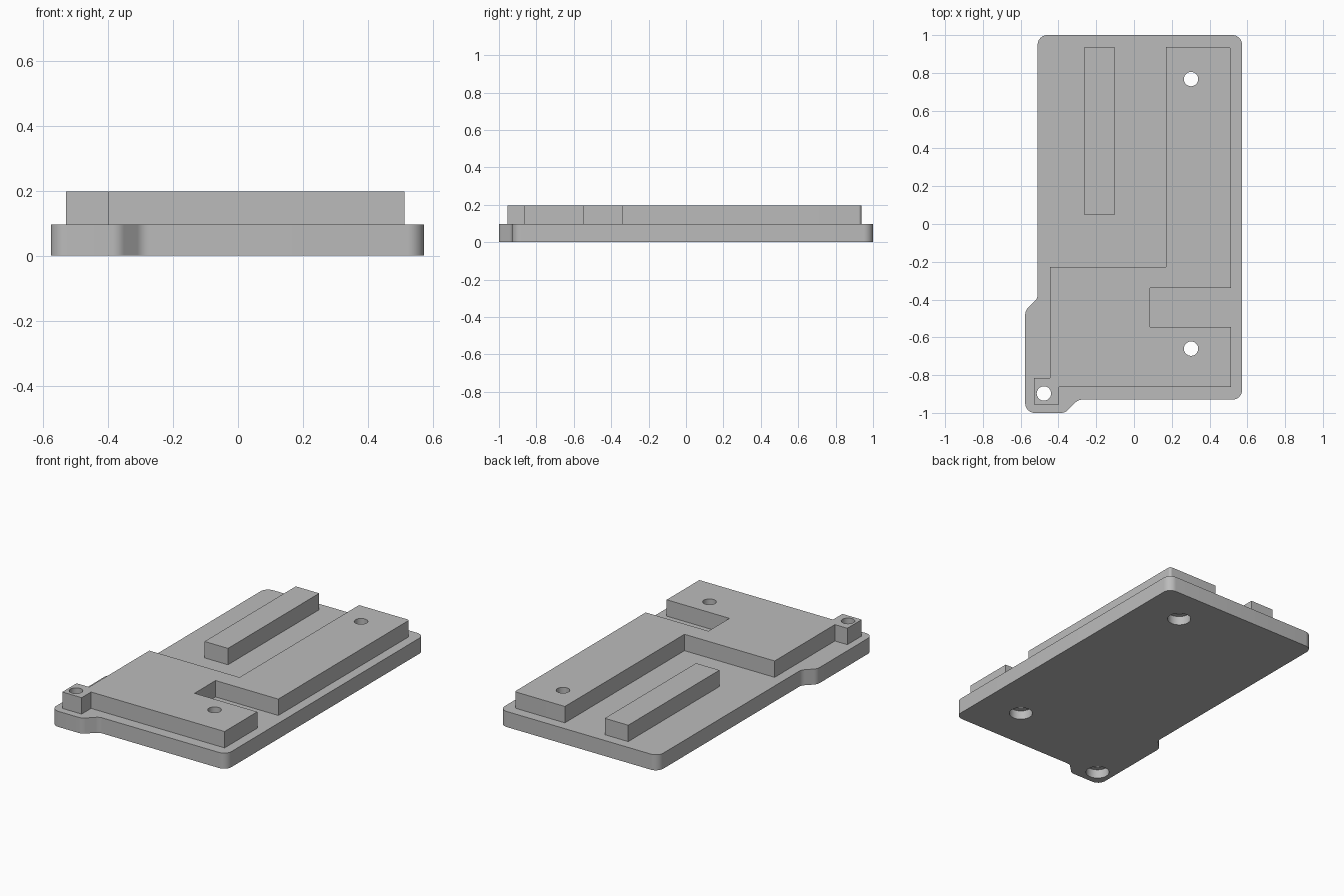
import bpy
import bmesh
import math
from mathutils import Vector

if "Cube" in bpy.data.objects:
    bpy.data.objects.remove(bpy.data.objects["Cube"], do_unlink=True)

PLATE_TOP = 0.096
BLOCK_TOP = 0.197
HOLES = [(0.302, 0.767), (0.302, -0.66), (-0.477, -0.897)]

grey = bpy.data.materials.new("light grey")
grey.use_nodes = True
colour = (0.5, 0.5, 0.5, 1)
grey.diffuse_color = colour
grey.node_tree.nodes["Principled BSDF"].inputs["Base Color"].default_value = colour


def fillet(corners, steps=6):
    """Round each (x, y, radius) corner with a tangent arc."""
    outline = []
    for i, (x, y, r) in enumerate(corners):
        p = Vector((x, y))
        if r == 0:
            outline.append(p)
            continue
        a = (Vector(corners[i - 1][:2]) - p).normalized()
        b = (Vector(corners[(i + 1) % len(corners)][:2]) - p).normalized()
        half = a.angle(b) / 2
        centre = p + (a + b).normalized() * (r / math.sin(half))
        start = p + a * (r / math.tan(half)) - centre
        end = p + b * (r / math.tan(half)) - centre
        for k in range(steps + 1):
            t = k / steps
            outline.append(centre + start.lerp(end, t).normalized() * r)
    return outline


def prism(name, outline, z0, z1):
    bm = bmesh.new()
    face = bm.faces.new([bm.verts.new((p[0], p[1], z0)) for p in outline])
    top = bmesh.ops.extrude_face_region(bm, geom=[face])["geom"]
    verts = [v for v in top if isinstance(v, bmesh.types.BMVert)]
    bmesh.ops.translate(bm, verts=verts, vec=(0, 0, z1 - z0))
    bmesh.ops.recalc_face_normals(bm, faces=bm.faces)
    mesh = bpy.data.meshes.new(name)
    bm.to_mesh(mesh)
    bm.free()
    mesh.materials.append(grey)
    obj = bpy.data.objects.new(name, mesh)
    bpy.context.collection.objects.link(obj)
    return obj


def circle(x, y, r, n=40):
    return [(x + r * math.cos(math.tau * k / n), y + r * math.sin(math.tau * k / n))
            for k in range(n)]


def cut(obj, cutters):
    for cutter in cutters:
        mod = obj.modifiers.new("hole", "BOOLEAN")
        mod.operation = "DIFFERENCE"
        mod.solver = "EXACT"
        mod.object = cutter
    bpy.context.view_layer.update()
    graph = bpy.context.evaluated_depsgraph_get()
    mesh = bpy.data.meshes.new_from_object(obj.evaluated_get(graph))
    obj.modifiers.clear()
    obj.data = mesh


# Base plate with a protruding ear at the front right
R = 0.05
base_plate = prism("base_plate", fillet([
    (0.572, 1.0, R), (-0.51, 1.0, R), (-0.51, -0.393, R), (-0.576, -0.459, R),
    (-0.576, -1.0, R), (-0.365, -1.0, R), (-0.295, -0.93, R), (0.572, -0.93, R),
]), 0, PLATE_TOP)

# Raised L-shaped block with a side notch and a corner boss
raised_block = prism("raised_block", fillet([
    (0.513, 0.937, 0.015), (0.17, 0.937, 0), (0.17, -0.228, 0), (-0.445, -0.228, 0),
    (-0.445, -0.815, 0), (-0.53, -0.815, 0), (-0.53, -0.955, 0), (-0.398, -0.955, 0),
    (-0.398, -0.863, 0), (0.513, -0.863, 0), (0.513, -0.545, 0), (0.085, -0.545, 0),
    (0.085, -0.34, 0), (0.513, -0.34, 0),
]), PLATE_TOP, BLOCK_TOP)

# Separate long rib
raised_bar = prism("raised_bar", [
    (-0.262, 0.048), (-0.102, 0.048), (-0.102, 0.937), (-0.262, 0.937),
], PLATE_TOP, BLOCK_TOP)

# Screw holes, counterbored from below
bores = [prism("bore_cutter", circle(x, y, 0.038), -0.1, 0.3) for x, y in HOLES]
sinks = [prism("counterbore_cutter", circle(x, y, 0.067), -0.1, 0.055) for x, y in HOLES]
for cutter in bores + sinks:
    cutter.hide_render = True
cut(base_plate, bores + sinks)
cut(raised_block, bores)
for cutter in bores + sinks:
    bpy.data.objects.remove(cutter, do_unlink=True)

# Smooth the rounded walls, keep hard edges sharp
for obj in (base_plate, raised_block, raised_bar):
    obj.data.shade_smooth()
    obj.data.set_sharp_from_angle(angle=math.radians(30))
